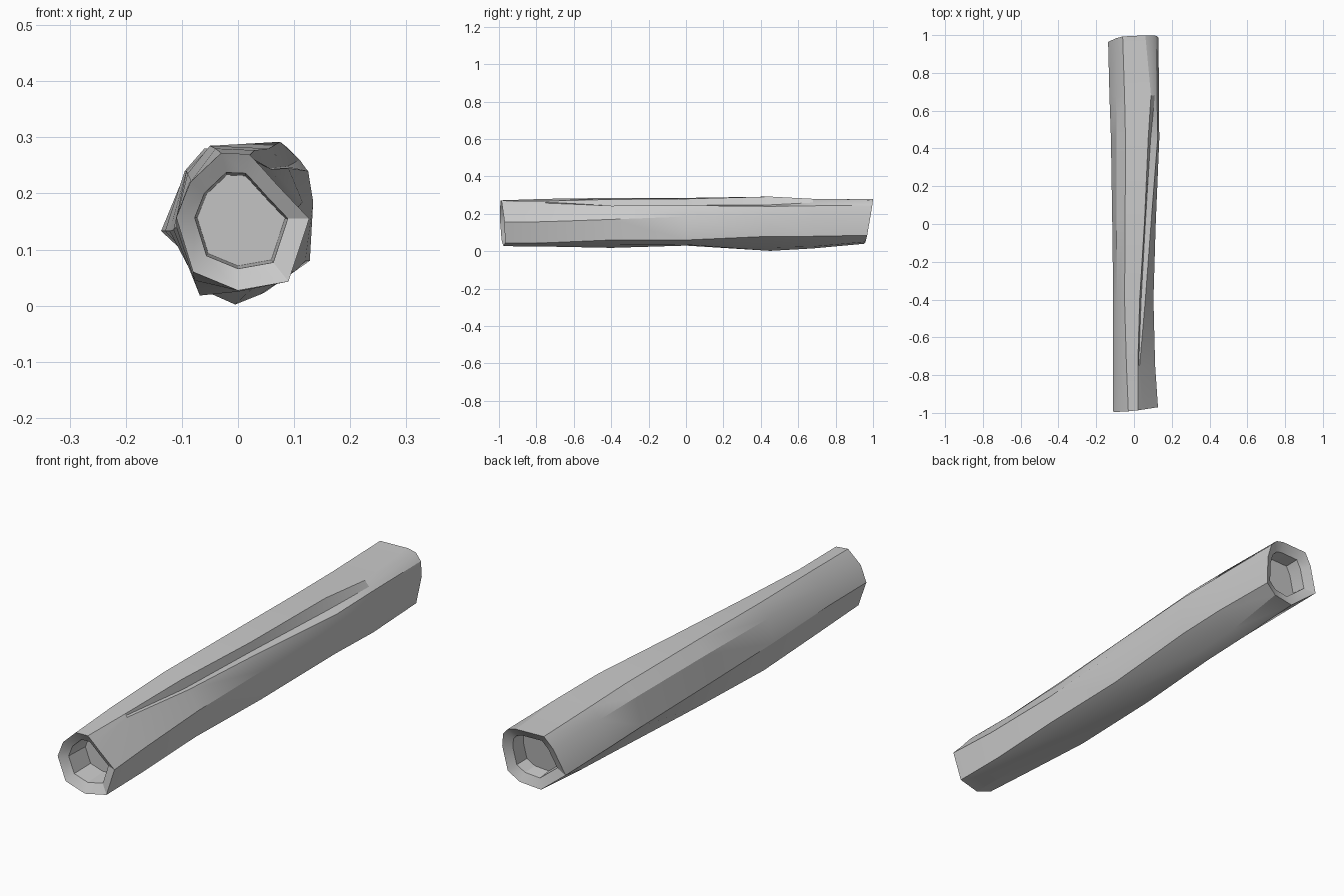
import bpy, bmesh, math
from mathutils import Vector

if "Cube" in bpy.data.objects:
    bpy.data.objects.remove(bpy.data.objects["Cube"])

# Cross-sections (x, z in hundredths), clockwise from the top left;
# points 1-3 are the left lip, floor and right lip of the bark split
front = [(-3, 27.2), (2, 27), (4.5, 24.3), (7, 21.5), (12.7, 15.5),
         (9, 4.3), (0, 2.7), (-8, 6), (-11, 15.7), (-8.5, 22)]
split_start = [(-4, 28), (2, 26.8), (2.5, 26.3), (3, 25.7), (11.2, 15.8),
               (8.8, 4.5), (0, 2.5), (-7.8, 4.5), (-11, 15.5), (-8.5, 22.5)]
near = [(-5, 28.5), (3, 27.7), (3.8, 24), (6, 24.3), (10.3, 17),
        (9, 6), (3, 3.2), (-6.8, 1.8), (-11, 14), (-9, 23.5)]
middle = [(-4.7, 28.5), (5.5, 28), (6, 24.5), (9, 24.5), (11.5, 18.5),
          (10, 6), (3, 3.5), (-6.8, 3), (-11.5, 13.5), (-9.2, 24)]
far = [(-4.5, 28.3), (7.5, 29.2), (8.8, 24.8), (12.5, 24), (13.4, 18.5),
       (12, 8), (4, 2), (-.5, .2), (-12.2, 13.3), (-9.2, 24)]
split_end = [(-5, 28), (9, 28), (11, 26), (12.2, 24.3), (13.2, 18),
             (12.8, 8), (5, 2.5), (-1, 1.5), (-13, 13.3), (-9.5, 24)]
back = [(-6, 28), (6, 28), (9.5, 27.2), (12, 24.5), (13, 19),
        (11.8, 8.5), (7, 5), (-2, 4), (-13.7, 13.3), (-9.5, 23.5)]

bm = bmesh.new()


def ring(profile, y):
    return [bm.verts.new((x / 100, y(x / 100, z / 100), z / 100)) for x, z in profile]


def bridge(a, b):
    for i in range(len(a)):
        j = (i + 1) % len(a)
        bm.faces.new((a[i], a[j], b[j], b[i]))


def hollow(outer, inward, depth):
    """Sloping cut rim and shallow recess in one end."""
    c = sum((v.co for v in outer), Vector()) / len(outer)
    c += Vector((-.005, 0, -.01))
    prev = outer
    for scale, push in ((.7, .02), (.66, depth)):
        cur = []
        for v in outer:
            p = c + (v.co - c) * scale
            p.y += inward * push
            cur.append(bm.verts.new(p))
        bridge(prev, cur)
        prev = cur
    bm.faces.new(prev)


# Outer bark, with slightly slanted ends
rings = [ring(front, lambda x, z: -1 + .1 * (x + .11) + .05 * (.28 - z))]
for prof, pos in ((split_start, -.75), (near, -.4), (middle, 0),
                  (far, .45), (split_end, .68)):
    rings.append(ring(prof, lambda x, z, p=pos: p))
rings.append(ring(back, lambda x, z: min(1, .955 + .17 * (z - .04) + .05 * x)))
for a, b in zip(rings, rings[1:]):
    bridge(a, b)

# Recessed ends
hollow(rings[0], 1, .12)
hollow(rings[-1], -1, .08)

bmesh.ops.recalc_face_normals(bm, faces=bm.faces[:])
mesh = bpy.data.meshes.new("hollow_log")
bm.to_mesh(mesh)
bm.free()
log = bpy.data.objects.new("hollow_log", mesh)
bpy.context.collection.objects.link(log)
bpy.context.view_layer.objects.active = log
log.select_set(True)
bpy.ops.object.shade_smooth_by_angle(angle=math.radians(25))
